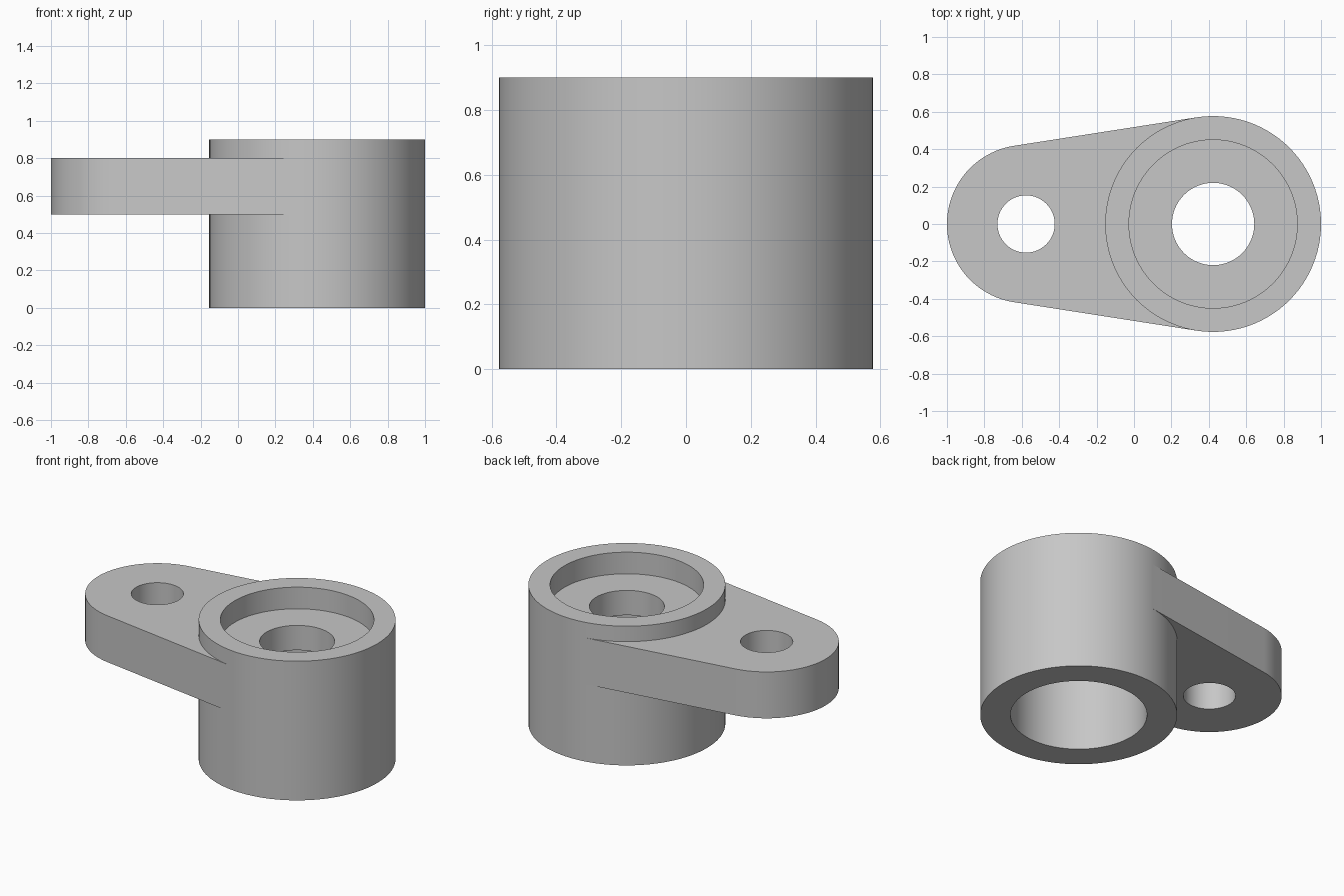
import bpy
import bmesh
from math import asin, cos, pi, sin, tau

cube = bpy.data.objects.get("Cube")
if cube:
    bpy.data.objects.remove(cube)

HUB_X, HUB_R, HUB_H = 0.423, 0.577, 0.9
EYE_X, EYE_R, PIN_R = -0.577, 0.423, 0.153
ARM_LOW, ARM_HIGH = 0.5, 0.8
SEGMENTS = 96

grey = bpy.data.materials.new("plain grey")
grey.use_nodes = True
colour = (0.57, 0.57, 0.57, 1)
grey.diffuse_color = colour
grey.node_tree.nodes["Principled BSDF"].inputs["Base Color"].default_value = colour


def make_object(name, bm):
    bmesh.ops.recalc_face_normals(bm, faces=bm.faces)
    mesh = bpy.data.meshes.new(name)
    bm.to_mesh(mesh)
    bm.free()
    mesh.materials.append(grey)
    obj = bpy.data.objects.new(name, mesh)
    bpy.context.collection.objects.link(obj)
    return obj


def lathe(name, profile, x):
    """Revolve a closed (radius, height) profile about a vertical axis."""
    bm = bmesh.new()
    rings = [[bm.verts.new((x + r * cos(tau * i / SEGMENTS), r * sin(tau * i / SEGMENTS), z))
              for i in range(SEGMENTS)] for r, z in profile]
    for low, high in zip(rings, rings[1:] + rings[:1]):
        for i in range(SEGMENTS):
            j = (i + 1) % SEGMENTS
            bm.faces.new((low[i], low[j], high[j], high[i]))
    return make_object(name, bm)


def prism(name, outline, low, high):
    """Extrude a flat outline between two heights."""
    bm = bmesh.new()
    face = bm.faces.new([bm.verts.new((x, y, low)) for x, y in outline])
    top = bmesh.ops.extrude_face_region(bm, geom=[face])["geom"]
    moved = [v for v in top if isinstance(v, bmesh.types.BMVert)]
    bmesh.ops.translate(bm, verts=moved, vec=(0, 0, high - low))
    return make_object(name, bm)


def arc(x, radius, start, end, steps):
    return [(x + radius * cos(start + (end - start) * i / steps),
             radius * sin(start + (end - start) * i / steps)) for i in range(steps + 1)]


def select_only(obj):
    bpy.ops.object.select_all(action="DESELECT")
    obj.select_set(True)
    bpy.context.view_layer.objects.active = obj


def drill(obj, x, radius):
    """Cut a vertical round hole right through an object."""
    cutter = prism("cutter", arc(x, radius, 0, tau, SEGMENTS)[:-1], -1, 2)
    cutter.hide_render = True
    mod = obj.modifiers.new("hole", "BOOLEAN")
    mod.operation, mod.solver, mod.object = "DIFFERENCE", "EXACT", cutter
    select_only(obj)
    bpy.ops.object.modifier_apply(modifier=mod.name)
    bpy.data.objects.remove(cutter)


# Hub: top recess, narrow through hole and wide bore below
hub = lathe("hub", [(HUB_R, 0), (HUB_R, HUB_H), (0.45, HUB_H), (0.45, 0.76),
                    (0.22, 0.76), (0.22, 0.6), (0.4, 0.6), (0.4, 0)], HUB_X)

# Arm: round eye end with straight sides tangent to the hub
tangent = pi / 2 + asin((HUB_R - EYE_R) / (HUB_X - EYE_X))
outline = arc(EYE_X, EYE_R, tangent, tau - tangent, SEGMENTS // 2)
outline += arc(HUB_X, HUB_R, tau - tangent, tangent, 1)
arm = prism("arm", outline, ARM_LOW, ARM_HIGH)
drill(arm, EYE_X, PIN_R)
drill(arm, HUB_X, 0.51)

for part in (hub, arm):
    select_only(part)
    bpy.ops.object.shade_smooth_by_angle()
